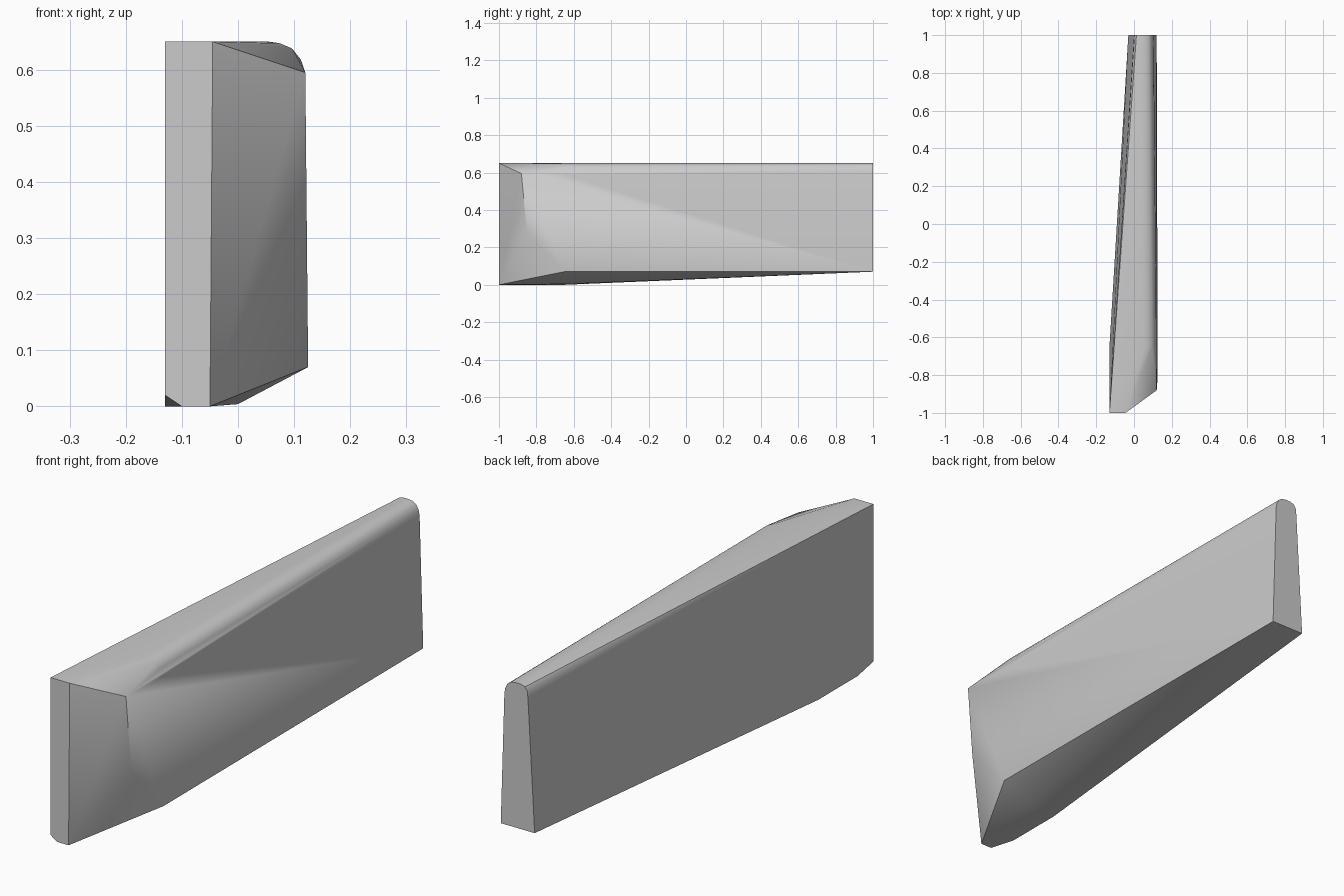
import bpy
import bmesh

cube = bpy.data.objects.get("Cube")
if cube:
    bpy.data.objects.remove(cube, do_unlink=True)

grey = bpy.data.materials.new("plain grey")
grey.use_nodes = True
colour = (0.6, 0.6, 0.6, 1)
grey.diffuse_color = colour
grey.node_tree.nodes["Principled BSDF"].inputs["Base Color"].default_value = colour


def section(y, outline):
    """Place an x, z outline at a depth."""
    return [(x, y, z) for x, z in outline]


# Blunt front end, with its clipped lower corner
points = section(-1, [(-.13, .02), (-.10, 0), (-.05, 0), (-.045, .65), (-.13, .65)])

# Slanted front corner
points += [(.12, -.88, .595), (.123, -.85, .28)]

# Belly and rounded shoulder behind the slant
points += section(-.9, [(-.13, 0)])
points += section(-.65, [(-.13, 0), (0, .004), (.125, .07), (.119, .59),
                         (.112, .618), (.096, .638), (.075, .647), (.05, .65)])

# Narrow tapered back end with a rounded top
points += section(1, [(-.03, .07), (.12, .07), (.104, .595), (.10, .618),
                      (.09, .636), (.075, .647), (.055, .65), (.03, .65),
                      (.013, .644), (.003, .63), (0, .605)])

# The whole body is one convex skin around the sections
bm = bmesh.new()
for p in points:
    bm.verts.new(p)
hull = bmesh.ops.convex_hull(bm, input=bm.verts)
loose = [v for v in bm.verts if not v.link_faces]
bmesh.ops.delete(bm, geom=loose, context='VERTS')
bmesh.ops.dissolve_limit(bm, angle_limit=0.005, verts=bm.verts, edges=bm.edges)
bmesh.ops.recalc_face_normals(bm, faces=bm.faces)

mesh = bpy.data.meshes.new("tapered_block")
bm.to_mesh(mesh)
bm.free()
mesh.materials.append(grey)
body = bpy.data.objects.new("tapered_block", mesh)
bpy.context.collection.objects.link(body)

# Soft shading over the rounded edges, crisp elsewhere
bpy.ops.object.select_all(action='DESELECT')
body.select_set(True)
bpy.context.view_layer.objects.active = body
bpy.ops.object.shade_smooth_by_angle(angle=0.56)
